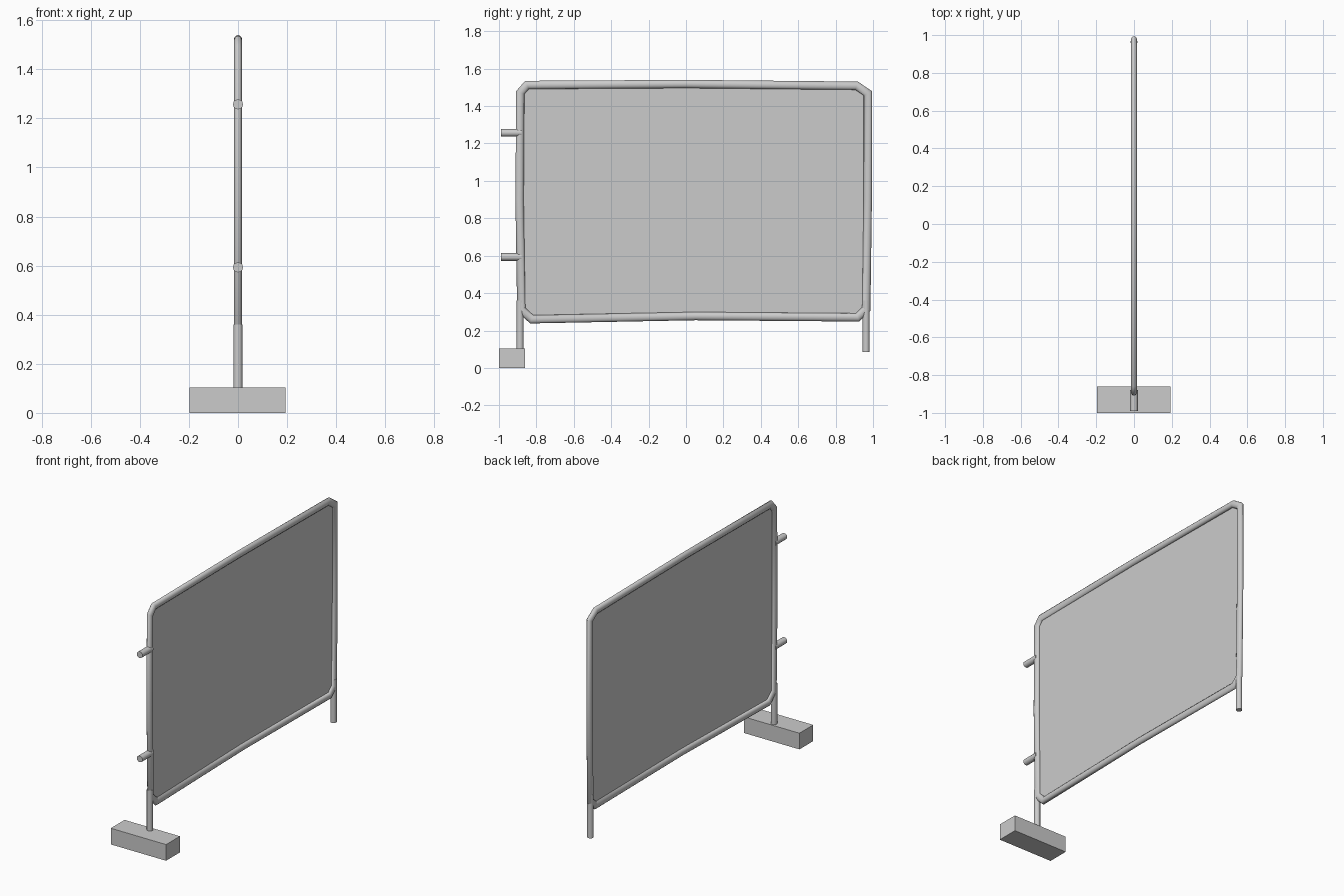
import bpy, bmesh, math
from mathutils import Vector

if "Cube" in bpy.data.objects:
    bpy.data.objects.remove(bpy.data.objects["Cube"])


def finish(name, bm, smooth=True):
    bmesh.ops.recalc_face_normals(bm, faces=bm.faces)
    me = bpy.data.meshes.new(name)
    bm.to_mesh(me)
    bm.free()
    ob = bpy.data.objects.new(name, me)
    bpy.context.collection.objects.link(ob)
    if smooth:
        bpy.ops.object.select_all(action='DESELECT')
        ob.select_set(True)
        bpy.context.view_layer.objects.active = ob
        bpy.ops.object.shade_smooth_by_angle(angle=math.radians(46))
    return ob


def tube_loop(name, path, half_in, half_x, sides=12):
    """Closed mitred tube along a loop in the YZ plane."""
    bm = bmesh.new()
    n, rings = len(path), []
    pts = [Vector(p) for p in path]
    for i, p in enumerate(pts):
        a = (p - pts[i - 1]).normalized()
        b = (pts[(i + 1) % n] - p).normalized()
        t = (a + b).normalized()
        out = Vector((-t.y, t.x)) / t.dot(b)
        ring = []
        for k in range(sides):
            ang = 2 * math.pi * k / sides
            q = p + out * half_in * math.cos(ang)
            ring.append(bm.verts.new((half_x * math.sin(ang), q.x, q.y)))
        rings.append(ring)
    for i in range(n):
        r, s = rings[i], rings[(i + 1) % n]
        for k in range(sides):
            m = (k + 1) % sides
            bm.faces.new((r[k], r[m], s[m], s[k]))
    return finish(name, bm)


def rod(name, a, b, radius, sides=12):
    """Capped cylinder between two points."""
    a, b = Vector(a), Vector(b)
    bm = bmesh.new()
    bmesh.ops.create_cone(bm, cap_ends=True, segments=sides, radius1=radius,
                          radius2=radius, depth=(b - a).length)
    rot = (b - a).to_track_quat('Z', 'Y').to_matrix().to_4x4()
    bmesh.ops.transform(bm, matrix=rot, verts=bm.verts)
    bmesh.ops.translate(bm, vec=(a + b) / 2, verts=bm.verts)
    return finish(name, bm)


# Slightly bowed frame with cut corners (y, z), clockwise from top left
path = [(-0.85, 1.513), (0.0, 1.518), (0.912, 1.509),
        (0.972, 1.468), (0.972, 0.90), (0.964, 0.315),
        (0.917, 0.270), (0.05, 0.277), (-0.825, 0.260),
        (-0.881, 0.312), (-0.89, 0.90), (-0.886, 1.472)]
tube_loop("frame", path, 0.022, 0.017)

# Thin mesh panel filling the frame
bm = bmesh.new()
bm.faces.new([bm.verts.new((0, y, z)) for y, z in path])
finish("panel", bm, smooth=False)

# Legs
rod("left_leg", (0, -0.887, 0.085), (0, -0.887, 0.36), 0.0185)
rod("right_leg", (0, 0.963, 0.085), (0, 0.963, 0.36), 0.0185)

# Connector pegs
for label, z in (("upper", 1.257), ("lower", 0.593)):
    rod(label + "_peg", (0, -0.99, z), (0, -0.88, z), 0.0205)

# Foot block
bm = bmesh.new()
bmesh.ops.create_cube(bm, size=1)
bmesh.ops.scale(bm, vec=(0.39, 0.139, 0.103), verts=bm.verts)
bmesh.ops.translate(bm, vec=(-0.002, -0.9305, 0.0515), verts=bm.verts)
finish("foot_block", bm, smooth=False)
